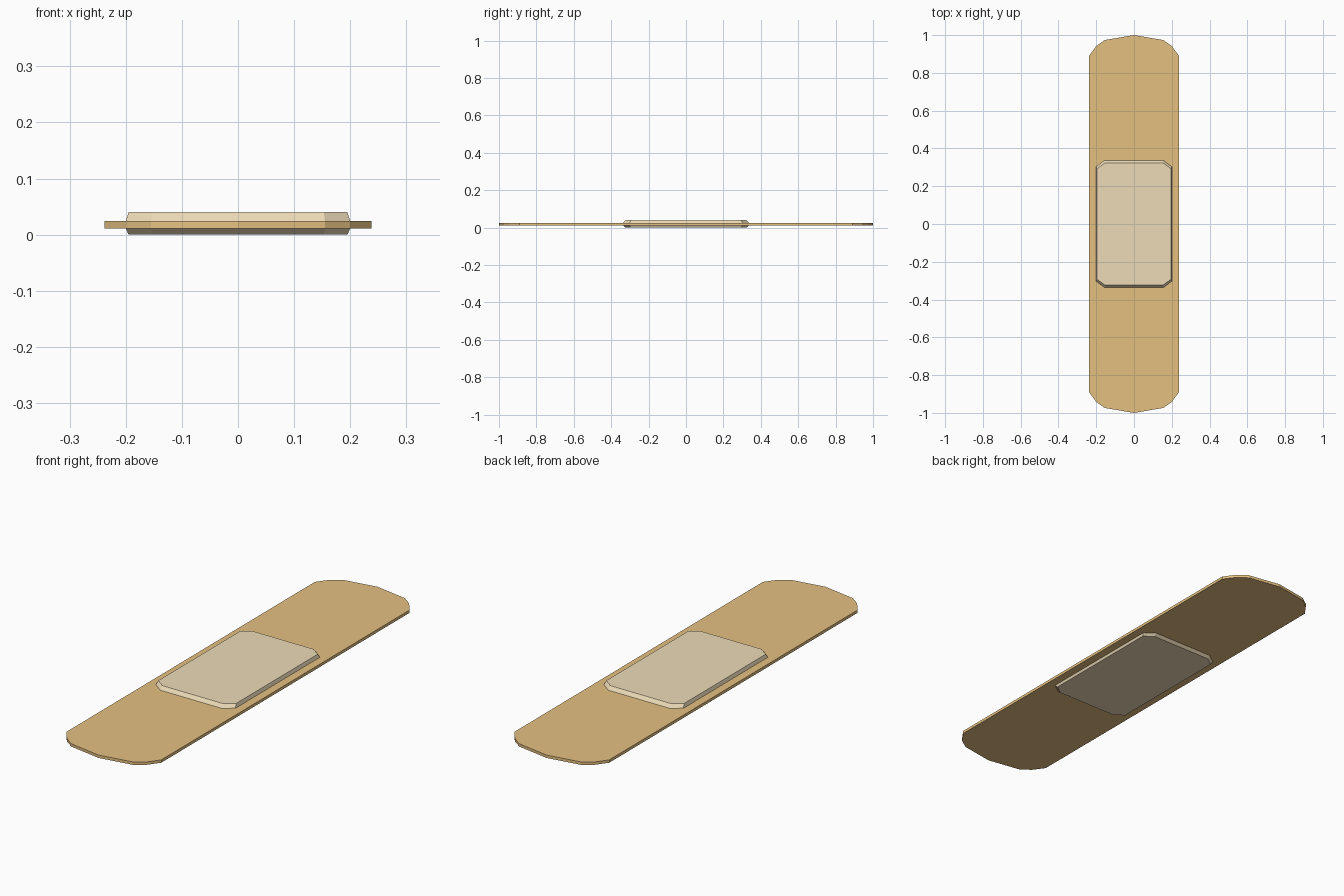
import bpy, bmesh

if "Cube" in bpy.data.objects:
    bpy.data.objects.remove(bpy.data.objects["Cube"])


def material(name, color):
    mat = bpy.data.materials.new(name)
    mat.diffuse_color = (*color, 1)
    mat.use_nodes = True
    mat.node_tree.nodes["Principled BSDF"].inputs["Base Color"].default_value = mat.diffuse_color
    return mat


def mirrored_outline(quarter):
    """Closed counter-clockwise outline from one quadrant, listed from +x side to +y end."""
    right = [(x, -y) for x, y in reversed(quarter)] + list(quarter)
    left = [(-x, -y) for x, y in right]
    pts = []
    for p in right + left:
        q = (round(p[0], 5) + 0.0, round(p[1], 5) + 0.0)
        if q not in pts:
            pts.append(q)
    return pts


def loft(name, layers, mat):
    """Stack of (quarter outline, z) layers joined into a closed solid."""
    bm = bmesh.new()
    rings = [[bm.verts.new((x, y, z)) for x, y in mirrored_outline(q)] for q, z in layers]
    for a, b in zip(rings, rings[1:]):
        n = len(a)
        for i in range(n):
            j = (i + 1) % n
            bm.faces.new((a[i], a[j], b[j], b[i]))
    bm.faces.new(rings[0][::-1])
    bm.faces.new(rings[-1])
    bmesh.ops.recalc_face_normals(bm, faces=bm.faces)
    me = bpy.data.meshes.new(name)
    bm.to_mesh(me)
    bm.free()
    me.materials.append(mat)
    ob = bpy.data.objects.new(name, me)
    bpy.context.collection.objects.link(ob)
    return ob


# Adhesive strip with faceted round ends
strip = [(0.238, 0.89), (0.2, 0.942), (0.155, 0.974), (0, 1.0)]
loft("adhesive_strip", [(strip, 0.011), (strip, 0.024)],
     material("strip_tan", (0.78, 0.53, 0.22)))

# Cushion pad with cut corners, sloping in above and below the strip
wide = [(0.2, 0.303), (0.155, 0.337)]
narrow = [(0.195, 0.293), (0.153, 0.324)]
loft("cushion_pad", [(narrow, 0.0), (wide, 0.011), (wide, 0.024), (narrow, 0.04)],
     material("pad_beige", (0.85, 0.71, 0.48)))
